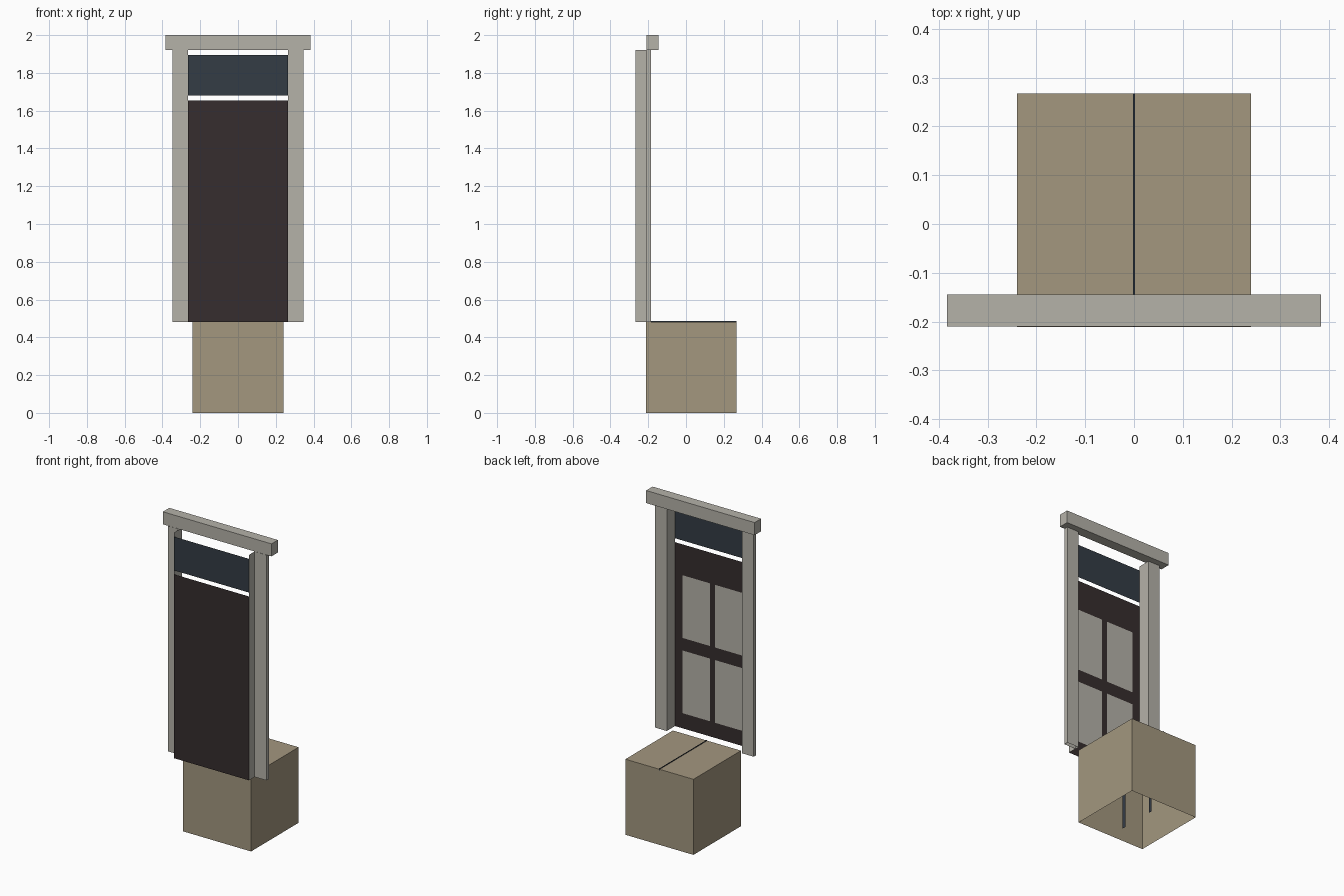
import bpy

if "Cube" in bpy.data.objects:
    bpy.data.objects.remove(bpy.data.objects["Cube"])


def srgb(r, g, b):
    def lin(c):
        c /= 255
        return c / 12.92 if c <= 0.04045 else ((c + 0.055) / 1.055) ** 2.4
    return (lin(r), lin(g), lin(b), 1)


def material(name, rgb):
    m = bpy.data.materials.new(name)
    m.diffuse_color = srgb(*rgb)
    m.use_nodes = True
    m.node_tree.nodes["Principled BSDF"].inputs["Base Color"].default_value = m.diffuse_color
    return m


STONE = material("pale grey", (181, 178, 169))
TAN = material("tan", (163, 151, 127))
DOOR = material("dark brown", (54, 45, 46))
SLATE = material("dark slate", (52, 60, 69))


def add_mesh(name, verts, faces, mat):
    me = bpy.data.meshes.new(name)
    me.from_pydata(verts, [], faces)
    me.materials.append(mat)
    ob = bpy.data.objects.new(name, me)
    bpy.context.collection.objects.link(ob)
    return ob


SIDES = {"bottom": (0, 2, 3, 1), "top": (4, 5, 7, 6), "front": (0, 1, 5, 4),
         "back": (2, 6, 7, 3), "left": (0, 4, 6, 2), "right": (1, 3, 7, 5)}


def box(name, x, y, z, mat, skip=()):
    verts = [(a, b, c) for c in z for b in y for a in x]
    return add_mesh(name, verts, [f for s, f in SIDES.items() if s not in skip], mat)


def panel_xz(name, x, y, z, mat):
    return add_mesh(name, [(x[0], y, z[0]), (x[1], y, z[0]), (x[1], y, z[1]), (x[0], y, z[1])],
                    [(0, 1, 2, 3)], mat)


def panel_yz(name, x, y, z, mat):
    return add_mesh(name, [(x, y[0], z[0]), (x, y[1], z[0]), (x, y[1], z[1]), (x, y[0], z[1])],
                    [(0, 1, 2, 3)], mat)


FRONT = -0.268

# Base block, open underneath
box("base_block", (-0.24, 0.24), (-0.211, 0.268), (0, 0.482), TAN, skip=("bottom",))

# Thin centre seam on the block and the two flat legs below it
box("top_seam", (-0.002, 0.002), (-0.211, 0.268), (0.47, 0.486), SLATE)
for i, y in enumerate((-0.09, 0.147)):
    panel_yz(f"inner_leg_{i}", 0, (y - 0.012, y + 0.012), (0, 0.47), SLATE)

# Door frame: hollow posts with deep inner reveals, and a lintel
for side, s in (("left", -1), ("right", 1)):
    xs = sorted((s * 0.265, s * 0.348))
    inner = "right" if s < 0 else "left"
    box(f"{side}_post", xs, (-0.211, -0.185), (0.482, 1.92), STONE,
        skip=("top", "bottom", inner))
    panel_yz(f"{side}_reveal", s * 0.265, (FRONT, -0.185), (0.482, 1.92), STONE)
box("lintel", (-0.383, 0.383), (-0.21, -0.145), (1.92, 2.0), STONE)

# Door leaf and the window above it
panel_xz("door_leaf", (-0.265, 0.265), FRONT, (0.482, 1.655), DOOR)
panel_xz("transom_window", (-0.265, 0.265), FRONT, (1.68, 1.895), SLATE)

# Four pale panels on the back of the door
for s in (-1, 1):
    for z in (0.58, 1.06):
        panel_xz("door_panel", sorted((s * 0.0175, s * 0.21)), FRONT + 0.003, (z, z + 0.40), STONE)
